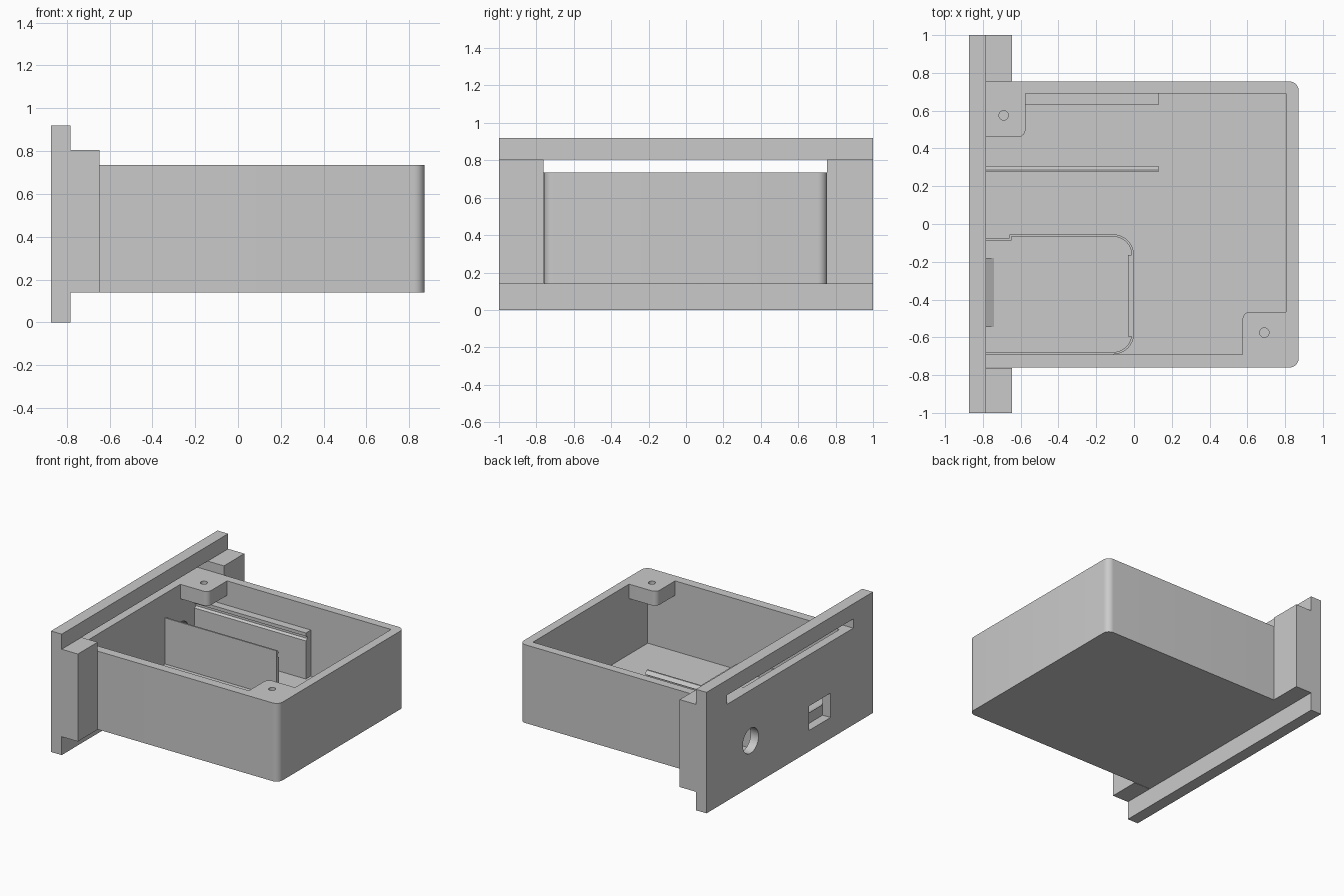
import bpy, bmesh
from math import sin, cos, pi, radians
from mathutils import Vector

if "Cube" in bpy.data.objects:
    bpy.data.objects.remove(bpy.data.objects["Cube"])

GREY = (0.59, 0.59, 0.59, 1)
grey = bpy.data.materials.new("plain grey")
grey.use_nodes = True
grey.diffuse_color = GREY
grey.node_tree.nodes["Principled BSDF"].inputs["Base Color"].default_value = GREY

# How a flat outline (a, b) plus a depth d maps to space for each extrusion axis
AXES = {
    "x": lambda a, b, d: (d, a, b),
    "y": lambda a, b, d: (a, d, b),
    "z": lambda a, b, d: (a, b, d),
}


def prism(name, outline, d0, d1, axis="z"):
    """Extrude an outline along an axis."""
    bm = bmesh.new()
    place = AXES[axis]
    face = bm.faces.new([bm.verts.new(place(a, b, d0)) for a, b in outline])
    ext = bmesh.ops.extrude_face_region(bm, geom=[face])
    verts = [g for g in ext["geom"] if isinstance(g, bmesh.types.BMVert)]
    bmesh.ops.translate(bm, verts=verts, vec=place(0, 0, d1 - d0))
    bmesh.ops.recalc_face_normals(bm, faces=bm.faces)
    mesh = bpy.data.meshes.new(name)
    bm.to_mesh(mesh)
    bm.free()
    mesh.materials.append(grey)
    obj = bpy.data.objects.new(name, mesh)
    bpy.context.collection.objects.link(obj)
    return obj


def rect(a0, a1, b0, b1):
    return [(a0, b0), (a1, b0), (a1, b1), (a0, b1)]


def circle(a, b, r, n=32):
    return [(a + r * cos(2 * pi * i / n), b + r * sin(2 * pi * i / n)) for i in range(n)]


def rounded(points, radii, n=8):
    """Round right-angled corners of an outline."""
    out = []
    for i, (p, r) in enumerate(zip(points, radii)):
        p = Vector(p)
        if r == 0:
            out.append(tuple(p))
            continue
        u = (Vector(points[i - 1]) - p).normalized() * r
        v = (Vector(points[(i + 1) % len(points)]) - p).normalized() * r
        for k in range(n + 1):
            t = k / n * pi / 2
            out.append(tuple(p + u * (1 - sin(t)) + v * (1 - cos(t))))
    return out


def activate(obj):
    bpy.ops.object.select_all(action="DESELECT")
    obj.select_set(True)
    bpy.context.view_layer.objects.active = obj


def cut(obj, *cutters):
    for c in cutters:
        c.hide_render = True
        mod = obj.modifiers.new("cut", "BOOLEAN")
        mod.operation, mod.solver, mod.object = "DIFFERENCE", "EXACT", c
        activate(obj)
        bpy.ops.object.modifier_apply(modifier=mod.name)
        bpy.data.objects.remove(c)


BACK, FACE = -0.873, -0.783     # faceplate outer and inner planes
INNER = -0.807                  # tray wall recessed into the faceplate
BASE, FLOOR, RIM = 0.14, 0.2, 0.735

# Faceplate with long slot, tray recess, round hole and port opening
plate = prism("faceplate", rect(-1, 1, 0, 0.92), BACK, FACE, "x")
cut(plate,
    prism("slot_cutter", rect(-0.763, 0.755, RIM, 0.805), -1, -0.7, "x"),
    prism("recess_cutter", rect(-0.69, 0.69, FLOOR, 0.77), INNER, -0.7, "x"),
    prism("round_cutter", circle(0.47, 0.35, 0.095), -1, -0.7, "x"),
    prism("port_cutter", rect(-0.49, -0.23, 0.16, 0.345), -1, INNER, "x"))

# Mounting blocks behind the faceplate
prism("left_mounting_block", rect(FACE, -0.647, 0.755, 1), BASE, 0.805)
prism("right_mounting_block", rect(FACE, -0.647, -1, -0.763), BASE, 0.805)

# Open tray closed on one side by the faceplate
tray = prism("tray", rounded(rect(FACE, 0.872, -0.76, 0.755), [0, 0.05, 0.05, 0]), BASE, RIM)
cut(tray, prism("cavity_cutter", rect(-0.9, 0.805, -0.69, 0.69), FLOOR, 1))

# Small sloped ledge below the port
prism("port_ledge", [(INNER, FLOOR), (-0.74, FLOOR), (INNER, FLOOR + 0.04)],
      -0.545, -0.18, "y")

# Corner screw bosses
bosses = [
    ("faceplate_boss", rect(INNER, -0.575, 0.46, 0.7), [0, 0.04, 0, 0], (-0.69, 0.575)),
    ("far_boss", rect(0.575, 0.81, -0.7, -0.465), [0, 0, 0, 0.04], (0.69, -0.575)),
]
for name, outline, radii, centre in bosses:
    boss = prism(name, rounded(outline, radii), RIM - 0.11, RIM)
    cut(boss, prism("screw_cutter", circle(*centre, 0.025, 20), RIM - 0.09, 1))

# Grooved guide rails facing each other
prism("wall_rail", [(0.69, FLOOR), (0.69, 0.55), (0.63, 0.55), (0.63, 0.525),
                    (0.65, 0.515), (0.65, 0.5), (0.63, 0.49), (0.63, FLOOR)],
      INNER, 0.13, "x")
prism("centre_rail", [(0.275, FLOOR), (0.275, 0.55), (0.287, 0.55), (0.308, 0.525),
                      (0.29, 0.515), (0.29, 0.5), (0.308, 0.49), (0.308, FLOOR)],
      INNER, 0.13, "x")

# Low lip around the board bay, with its retaining bar
T = 0.012
outer = [(INNER, -0.075), (-0.66, -0.075), (-0.66, -0.055), (0, -0.055), (0, -0.69), (INNER, -0.69)]
inner = [(INNER, -0.075 - T), (-0.66 + T, -0.075 - T), (-0.66 + T, -0.055 - T),
         (-T, -0.055 - T), (-T, -0.69 + T), (INNER, -0.69 + T)]
lip = (rounded(outer, [0, 0, 0, 0.11, 0.11, 0])
       + rounded(inner, [0, 0, 0, 0.11 - T, 0.11 - T, 0])[::-1])
prism("bay_lip", lip, FLOOR, 0.29)
prism("bay_bar", rect(-0.033, -0.008, -0.595, -0.165), 0.26, 0.285)

# Smooth the rounded corners, keep edges sharp
for obj in list(bpy.context.collection.objects):
    if obj.type == "MESH" and obj.data.materials and obj.data.materials[0] == grey:
        activate(obj)
        bpy.ops.object.shade_smooth_by_angle(angle=radians(30))
